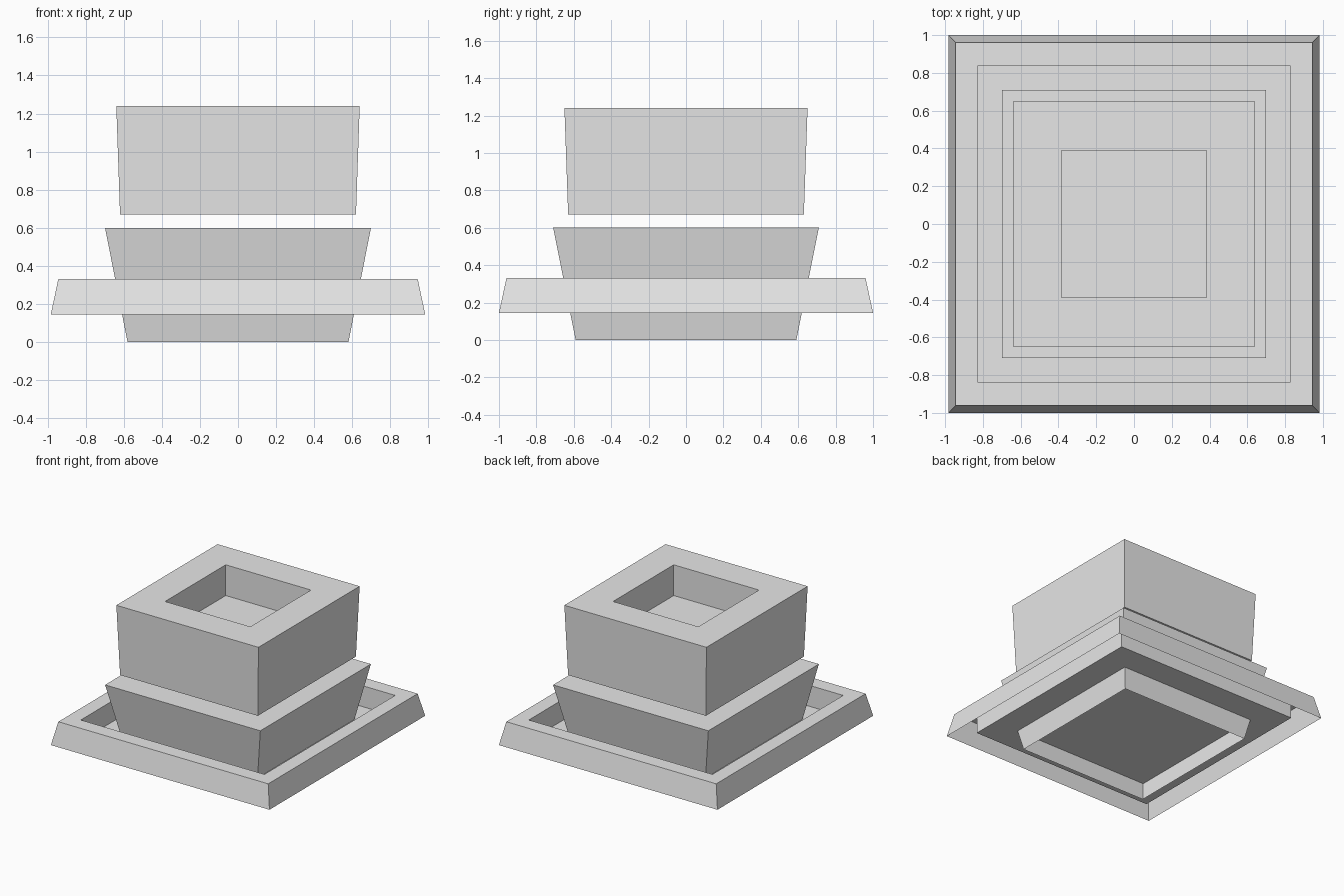
import bpy
import bmesh

cube = bpy.data.objects.get("Cube")
if cube:
    bpy.data.objects.remove(cube, do_unlink=True)

# One plain grey for everything
grey = bpy.data.materials.new("plain_grey")
grey.use_nodes = True
grey.diffuse_color = (0.8, 0.8, 0.8, 1)
grey.node_tree.nodes["Principled BSDF"].inputs["Base Color"].default_value = (0.8, 0.8, 0.8, 1)

WIDTH_RATIO = 0.983  # every part is slightly narrower in x than in y


def square_shell(name, profile, close_start=False):
    """Skin rectangular rings given as (half depth, height) and cap the last one."""
    bm = bmesh.new()
    rings = []
    for half, z in profile:
        hx = half * WIDTH_RATIO
        rings.append([bm.verts.new((sx * hx, sy * half, z))
                      for sx, sy in ((-1, -1), (1, -1), (1, 1), (-1, 1))])
    for a, b in zip(rings, rings[1:]):
        for i in range(4):
            j = (i + 1) % 4
            bm.faces.new((a[i], a[j], b[j], b[i]))
    bm.faces.new(rings[-1])
    if close_start:
        bm.faces.new(rings[0][::-1])
    mesh = bpy.data.meshes.new(name)
    bm.to_mesh(mesh)
    bm.free()
    mesh.materials.append(grey)
    obj = bpy.data.objects.new(name, mesh)
    bpy.context.collection.objects.link(obj)
    return obj


# Flared base, open underneath
square_shell("flared_base", [(0.59, 0.0), (0.71, 0.60)])

# Wide tray around the base: sloped skirt, flat rim, inner wall, floor
square_shell("tray", [(1.0, 0.145), (0.96, 0.33), (0.84, 0.33), (0.84, 0.16)])

# Separate upper block with a square recess in its top
square_shell("upper_block", [(0.63, 0.67), (0.65, 1.24), (0.39, 1.24), (0.39, 0.99)],
             close_start=True)
